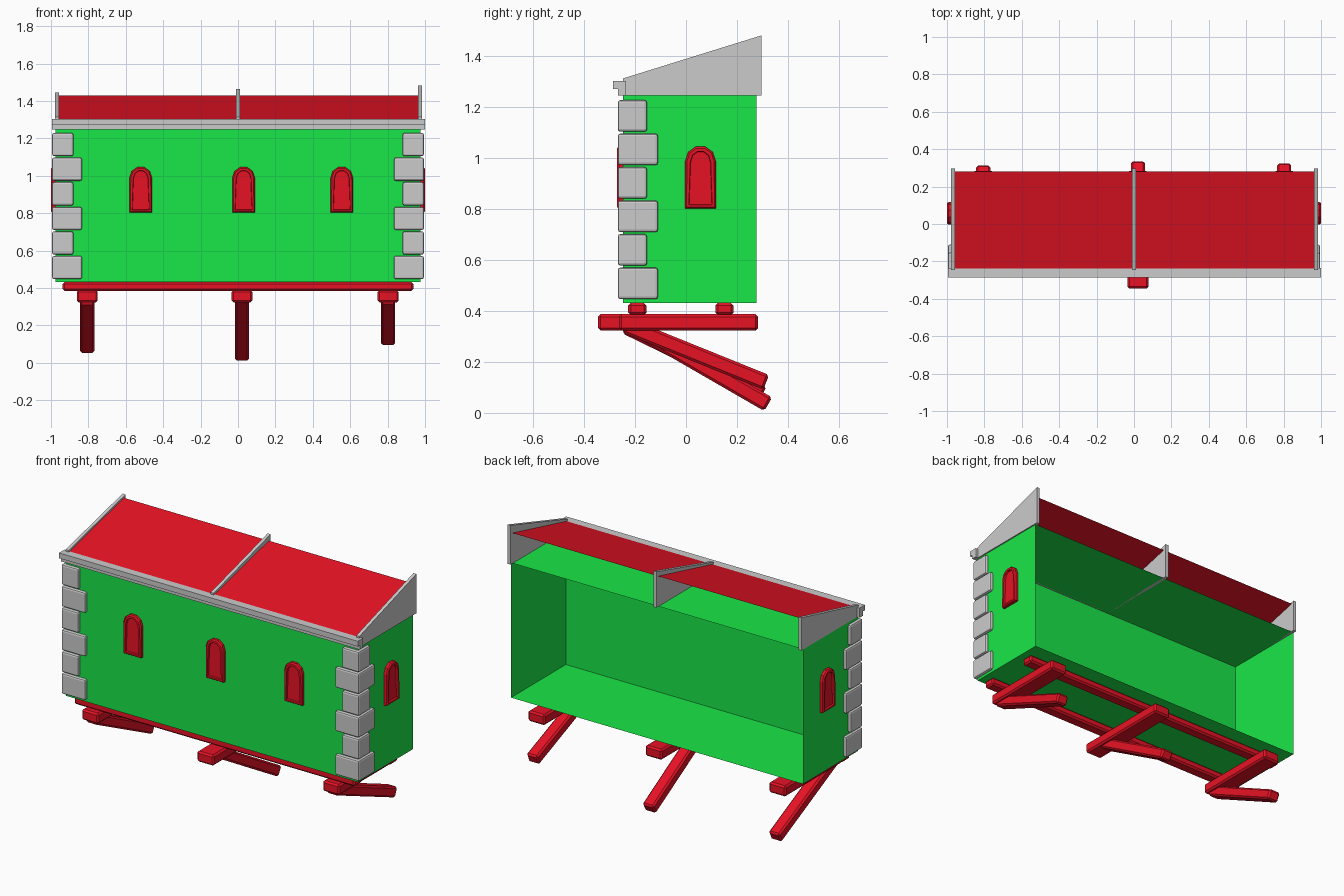
import bpy, bmesh, math
from mathutils import Matrix, Vector

if "Cube" in bpy.data.objects:
    bpy.data.objects.remove(bpy.data.objects["Cube"])


def material(name, color):
    m = bpy.data.materials.new(name)
    m.diffuse_color = color
    m.use_nodes = True
    m.node_tree.nodes["Principled BSDF"].inputs["Base Color"].default_value = m.diffuse_color
    return m


GREEN = material("green_paint", (0.01, 0.8, 0.065, 1))
RED = material("red_paint", (0.8, 0.006, 0.018, 1))

WX, WF, WB = 0.975, -0.247, 0.276      # wall planes: sides, front, back
Z0, Z1 = 0.432, 1.246                  # floor and ceiling


def finish(bm, name, mat=None, matrix=None, normals=True):
    if normals:
        bmesh.ops.recalc_face_normals(bm, faces=bm.faces)
    mesh = bpy.data.meshes.new(name)
    bm.to_mesh(mesh)
    bm.free()
    ob = bpy.data.objects.new(name, mesh)
    bpy.context.collection.objects.link(ob)
    if mat:
        mesh.materials.append(mat)
    if matrix:
        ob.matrix_world = matrix
    return ob


def prism(points, vec):
    """Extrude a closed polygon of 3D points along vec."""
    bm = bmesh.new()
    base = bm.faces.new([bm.verts.new(p) for p in points])
    ext = bmesh.ops.extrude_face_region(bm, geom=[base], use_keep_orig=True)
    bmesh.ops.translate(bm, vec=vec, verts=[g for g in ext["geom"] if isinstance(g, bmesh.types.BMVert)])
    return bm


def beam(name, size, matrix, bevel=0.01):
    """Chamfered timber, chamfered along all edges."""
    bm = bmesh.new()
    bmesh.ops.create_cube(bm, size=1)
    bmesh.ops.scale(bm, vec=size, verts=bm.verts)
    bmesh.ops.bevel(bm, geom=list(bm.edges), offset=bevel, segments=1, affect='EDGES')
    return finish(bm, name, RED, matrix)


# House shell: thin walls, open at the back
bm = bmesh.new()
bmesh.ops.create_cube(bm, size=1)
bmesh.ops.scale(bm, vec=(2 * WX, WB - WF, Z1 - Z0), verts=bm.verts)
bmesh.ops.translate(bm, vec=(0, (WB + WF) / 2, (Z0 + Z1) / 2), verts=bm.verts)
bmesh.ops.delete(bm, geom=[f for f in bm.faces if f.normal.y > 0.9], context='FACES_ONLY')
finish(bm, "house_walls", GREEN, normals=False)

# Sloped roof sheet
bm = bmesh.new()
bm.faces.new([bm.verts.new(p) for p in
              [(-0.97, -0.245, 1.302), (0.975, -0.245, 1.302), (0.975, 0.28, 1.43), (-0.97, 0.28, 1.43)]])
finish(bm, "roof", RED, normals=False)

# Gable parapets, each slightly taller than the last
for name, x, top in (("left", -0.968, 1.444), ("middle", 0.0, 1.463), ("right", 0.973, 1.483)):
    bm = prism([(x - 0.01, WF, Z1), (x - 0.01, 0.297, Z1), (x - 0.01, 0.297, top), (x - 0.01, WF, 1.314)],
               (0.02, 0, 0))
    finish(bm, name + "_gable")

# Stepped eaves moulding along the front
profile = [(-0.286, 1.304), (-0.286, 1.272), (-0.267, 1.272), (-0.267, Z1), (-0.235, Z1), (-0.235, 1.304)]
finish(prism([(-0.995, y, z) for y, z in profile], (1.995, 0, 0)), "eaves_moulding")

# Corner stones: L-shaped blocks alternating short and long
OX, OY = 0.994, -0.268
for side, s in (("left", -1), ("right", 1)):
    for i in range(6):
        xi, yi = (0.834, -0.11) if i % 2 == 0 else (0.88, -0.153)
        z = 0.447 + i * 0.1315
        wx, wy = WX + 0.001, WF - 0.001
        pts = [(OX, OY), (xi, OY), (xi, wy), (wx, wy), (wx, yi), (OX, yi)]
        bm = prism([(s * x, y, z) for x, y in pts], (0, 0, 0.124))
        outer = [e for e in bm.edges
                 if any(abs(v.co.x) > OX - 0.001 or v.co.y < OY + 0.001 for v in e.verts)]
        bmesh.ops.bevel(bm, geom=outer, offset=0.01, segments=2, profile=0.5, affect='EDGES')
        finish(bm, f"{side}_corner_stone_{i + 1}")


# Arched windows with a raised frame and recessed panel
def window(name, matrix):
    r, spring = 0.06, 0.186
    pts = [(-r, 0, 0), (r, 0, 0)]
    pts += [(r * math.cos(math.pi * k / 5), 0, spring + r * math.sin(math.pi * k / 5)) for k in range(6)]
    bm = prism(pts, (0, -0.016, 0))
    bmesh.ops.recalc_face_normals(bm, faces=bm.faces)
    front = [f for f in bm.faces if f.normal.y < -0.9]
    bmesh.ops.inset_region(bm, faces=front, thickness=0.007, depth=0.007)
    bmesh.ops.inset_region(bm, faces=front, thickness=0.013, depth=0)
    bmesh.ops.inset_region(bm, faces=front, thickness=0.002, depth=-0.012)
    finish(bm, name, RED, matrix)


for i, x in enumerate((-0.52, 0.03, 0.555)):
    window(f"front_window_{i + 1}", Matrix.Translation((x, WF - 0.001, 0.803)))
for name, s in (("left", -1), ("right", 1)):
    window(name + "_window",
           Matrix.Translation((s * (WX + 0.001), 0.057, 0.803)) @ Matrix.Rotation(s * math.pi / 2, 4, 'Z'))

# Long sill beams under the floor
for name, y in (("front", -0.191), ("back", 0.151)):
    beam(name + "_sill_beam", (1.875, 0.072, 0.047), Matrix.Translation((0, y, 0.4075)))

# Cross beams with sloping braces; brace end point and pitch vary
for name, x, y0, end, pitch, length in (
        ("left", -0.806, -0.263, (0.303, 0.077), 26, 0.60),
        ("middle", 0.021, -0.345, (0.323, 0.034), 30, 0.64),
        ("right", 0.803, -0.263, (0.315, 0.120), 22, 0.60)):
    beam(name + "_cross_beam", (0.112, 0.283 - y0, 0.064),
         Matrix.Translation((x, (0.283 + y0) / 2, 0.3555)))
    a = math.radians(pitch)
    mid = Vector((x, end[0], end[1])) - Vector((0, math.cos(a), -math.sin(a))) * (length / 2)
    beam(name + "_brace", (0.075, length, 0.062), Matrix.Translation(mid) @ Matrix.Rotation(-a, 4, 'X'))
